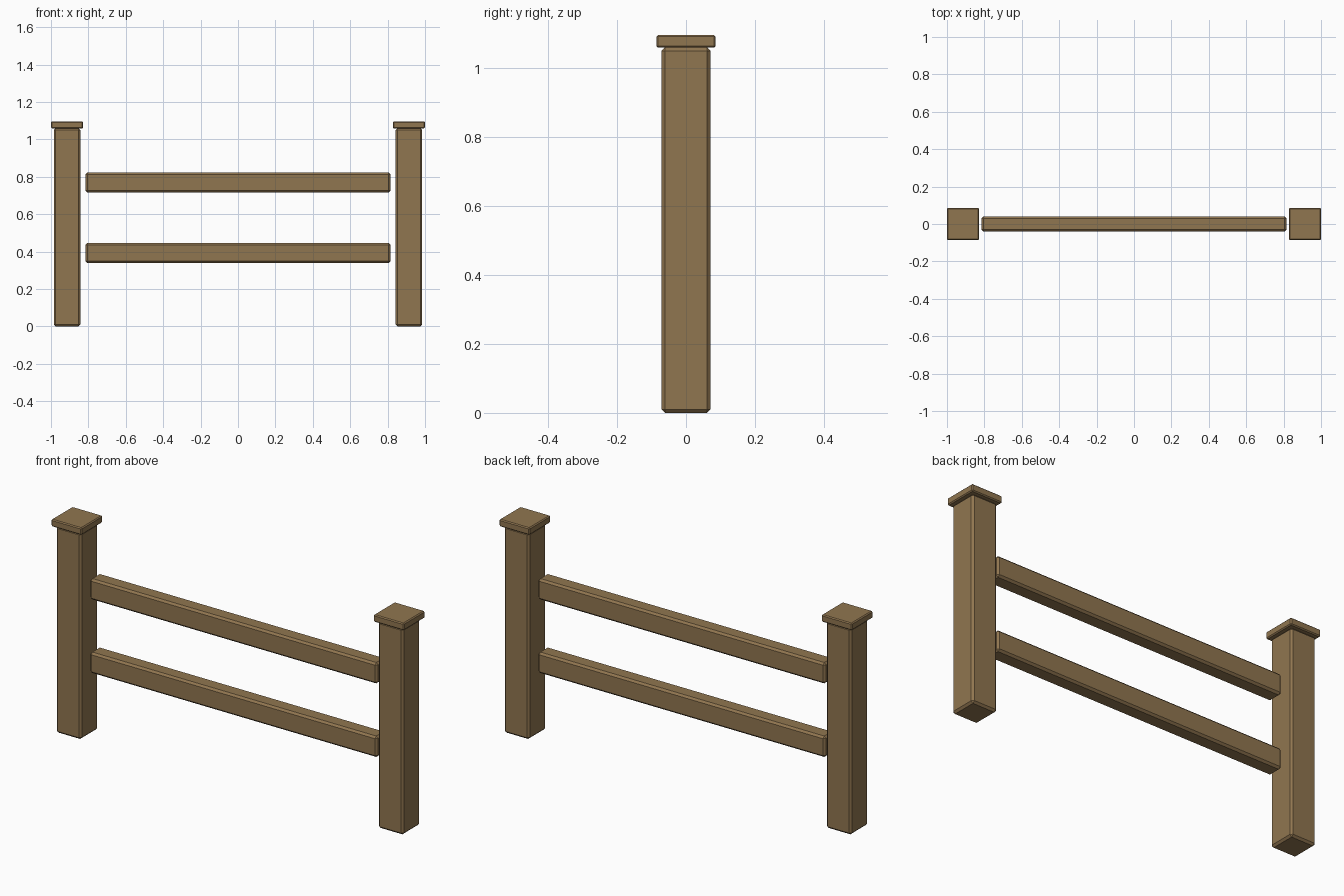
import bpy

if "Cube" in bpy.data.objects:
    bpy.data.objects.remove(bpy.data.objects["Cube"])

wood = bpy.data.materials.new("brown wood")
wood.diffuse_color = (0.28, 0.18, 0.08, 1)
wood.use_nodes = True
wood.node_tree.nodes["Principled BSDF"].inputs["Base Color"].default_value = wood.diffuse_color


def beam(name, centre, size, bevel):
    """Box with slightly chamfered edges."""
    bpy.ops.mesh.primitive_cube_add(size=1, location=centre)
    ob = bpy.context.object
    ob.name = name
    ob.scale = size
    bpy.ops.object.transform_apply(location=False, rotation=False, scale=True)
    mod = ob.modifiers.new("chamfer", "BEVEL")
    mod.width = bevel
    mod.segments = 1
    ob.data.materials.append(wood)
    return ob


# Posts with flat caps
for side, x in (("left", -0.914), ("right", 0.914)):
    beam(side + "_post", (x, 0, 0.53), (0.142, 0.142, 1.06), 0.01)
    beam(side + "_post_cap", (x, 0, 1.078), (0.172, 0.172, 0.037), 0.005)

# Horizontal rails, stopping just short of the posts
for name, z in (("lower_rail", 0.393), ("upper_rail", 0.77)):
    beam(name, (0, 0, z), (1.63, 0.08, 0.107), 0.01)
